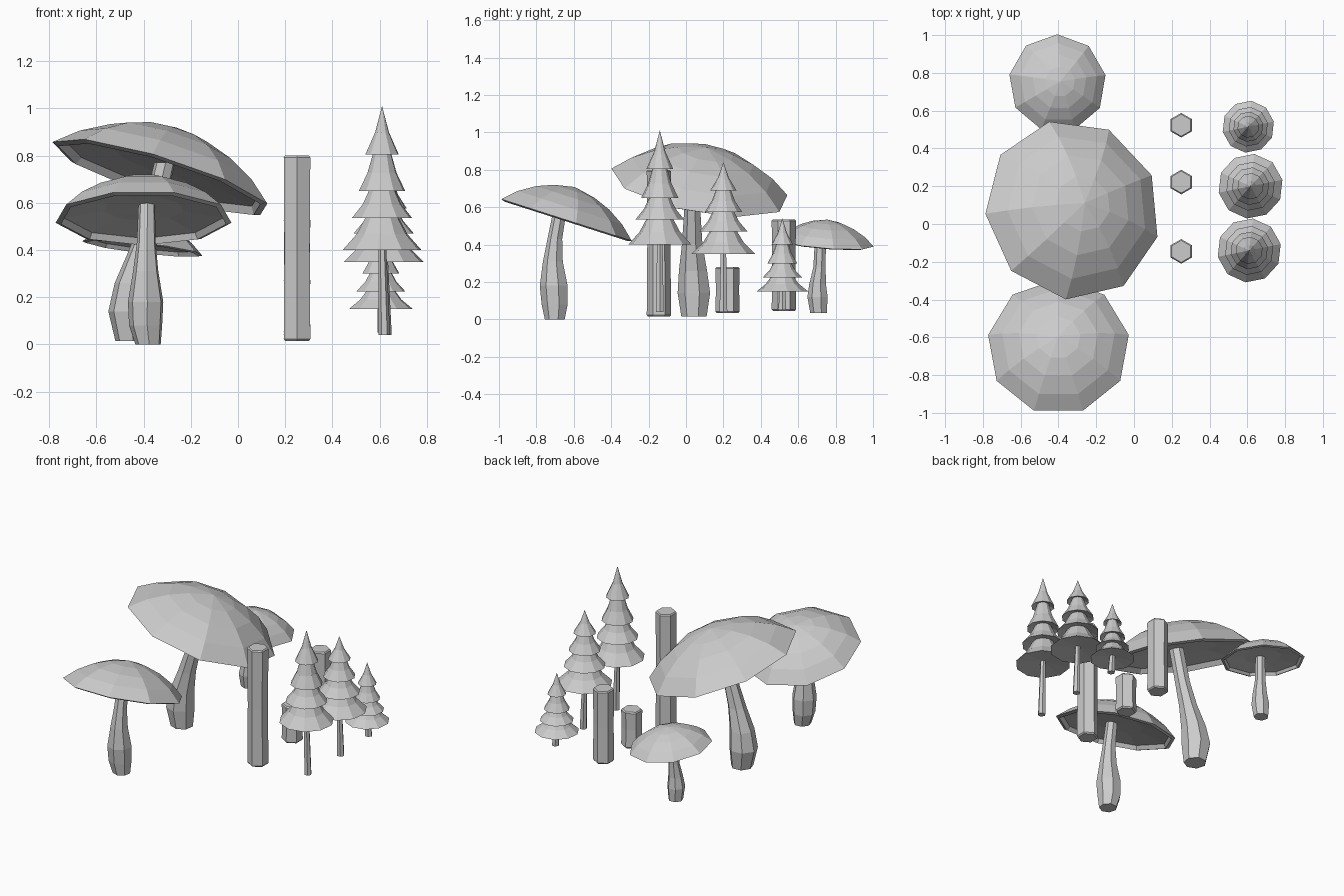
import bpy, bmesh
from math import sin, cos, pi, radians
from mathutils import Vector, Matrix

if "Cube" in bpy.data.objects:
    bpy.data.objects.remove(bpy.data.objects["Cube"])


def make_object(name, rings, closed_ends=True):
    """Skin a list of equal-length vertex rings into a flat-shaded mesh."""
    bm = bmesh.new()
    loops = [[bm.verts.new(p) for p in ring] for ring in rings]
    n = len(loops[0])
    for a, b in zip(loops, loops[1:]):
        for i in range(n):
            j = (i + 1) % n
            bm.faces.new((a[i], a[j], b[j], b[i]))
    if closed_ends:
        bm.faces.new(loops[0][::-1])
        bm.faces.new(loops[-1])
    bmesh.ops.remove_doubles(bm, verts=bm.verts[:], dist=0.0002)
    bmesh.ops.recalc_face_normals(bm, faces=bm.faces[:])
    mesh = bpy.data.meshes.new(name)
    bm.to_mesh(mesh)
    bm.free()
    ob = bpy.data.objects.new(name, mesh)
    bpy.context.collection.objects.link(ob)
    return ob


def ring(center, r, sides, phase=0.0):
    x, y, z = center
    r = max(r, 0.00001)
    return [(x + r * cos(phase + 2 * pi * i / sides),
             y + r * sin(phase + 2 * pi * i / sides), z) for i in range(sides)]


# Mushroom cap: tilted nine-sided dome with a thin lip and hollow underside
CAP = [(0, .48), (.31, .42), (.56, .325), (.8, .18), (1, 0),
       (.94, -.02), (.9, .05), (.45, .11), (0, .12)]


def cap(name, center, radius, slope, phase, height=1.0):
    rings = [ring((0, 0, h * radius * height), r * radius, 9, radians(phase))
             for r, h in CAP]
    ob = make_object(name, rings, False)
    normal = Vector((-slope[0], -slope[1], 1)).normalized()
    rot = Vector((0, 0, 1)).rotation_difference(normal).to_matrix().to_4x4()
    ob.data.transform(Matrix.Translation(center) @ rot)


# Mushroom stem: bulbous foot narrowing along a leaning path
def stem(name, path, phase=0.3):
    make_object(name, [ring(p[:3], p[3], 7, phase) for p in path])


cap("large_cap", (-.325, .075, .71), .485, (-.31, -.18), 24, .95)
stem("large_stem", [(-.45, .045, .015, .07), (-.46, .045, .14, .09),
                    (-.445, .04, .26, .078), (-.405, .035, .40, .057),
                    (-.36, .035, .55, .047), (-.31, .035, .77, .045)])

cap("front_cap", (-.40, -.65, .535), .378, (0, -.32), 10)
stem("front_stem", [(-.38, -.70, 0, .055), (-.39, -.70, .08, .072),
                    (-.39, -.705, .18, .077), (-.39, -.71, .31, .055),
                    (-.388, -.70, .43, .041), (-.386, -.67, .60, .036)])

cap("back_cap", (-.405, .745, .41), .26, (-.12, -.08), 10)
stem("back_stem", [(-.42, .71, .035, .046), (-.42, .705, .12, .056),
                   (-.415, .705, .19, .046), (-.41, .715, .28, .034),
                   (-.405, .72, .45, .03)])

# Hexagonal logs with slightly bevelled ends
for i, (y, z0, z1) in enumerate([(-.145, .015, .80), (.222, .035, .28), (.523, .045, .535)]):
    make_object(f"log_{i + 1}", [
        ring((.25, y, z), r, 6, pi / 6) for z, r in
        [(z0, .058), (z0 + .008, .065), ((z0 + z1) / 2, .062), (z1 - .008, .065), (z1, .058)]])


# Conifers: stacked flared tiers on a thin trunk
def conifer(name, x, y, tip, tiers, foot):
    rings = [ring((x, y, tip), 0, 10)]
    top_z, top_r = tip, 0.0
    for k, (z, r) in enumerate(tiers):
        phase = 0.2
        mid_r = top_r + (r - top_r) * .42
        rings.append(ring((x, y, z + (top_z - z) * .45), mid_r, 10, phase))
        rings.append(ring((x, y, z), r, 10, phase))
        top_z, top_r = z + .015, r * .5
        if k < len(tiers) - 1:
            rings.append(ring((x, y, top_z), top_r, 10, phase))
    rings.append(ring((x, y, tiers[-1][0] + .02), 0, 10))
    make_object(name + "_foliage", rings, False)
    make_object(name + "_trunk", [ring((x + .01, y, foot), .024, 6),
                                  ring((x, y, tiers[-1][0] + .05), .016, 6)])


conifer("tall_tree", .61, -.14, 1.01,
        [(.805, .072), (.65, .10), (.535, .13), (.40, .17)], .04)
conifer("middle_tree", .617, .20, .84,
        [(.69, .07), (.575, .10), (.47, .13), (.35, .172)], .04)
conifer("small_tree", .605, .515, .54,
        [(.40, .058), (.30, .08), (.225, .105), (.15, .138)], .05)
